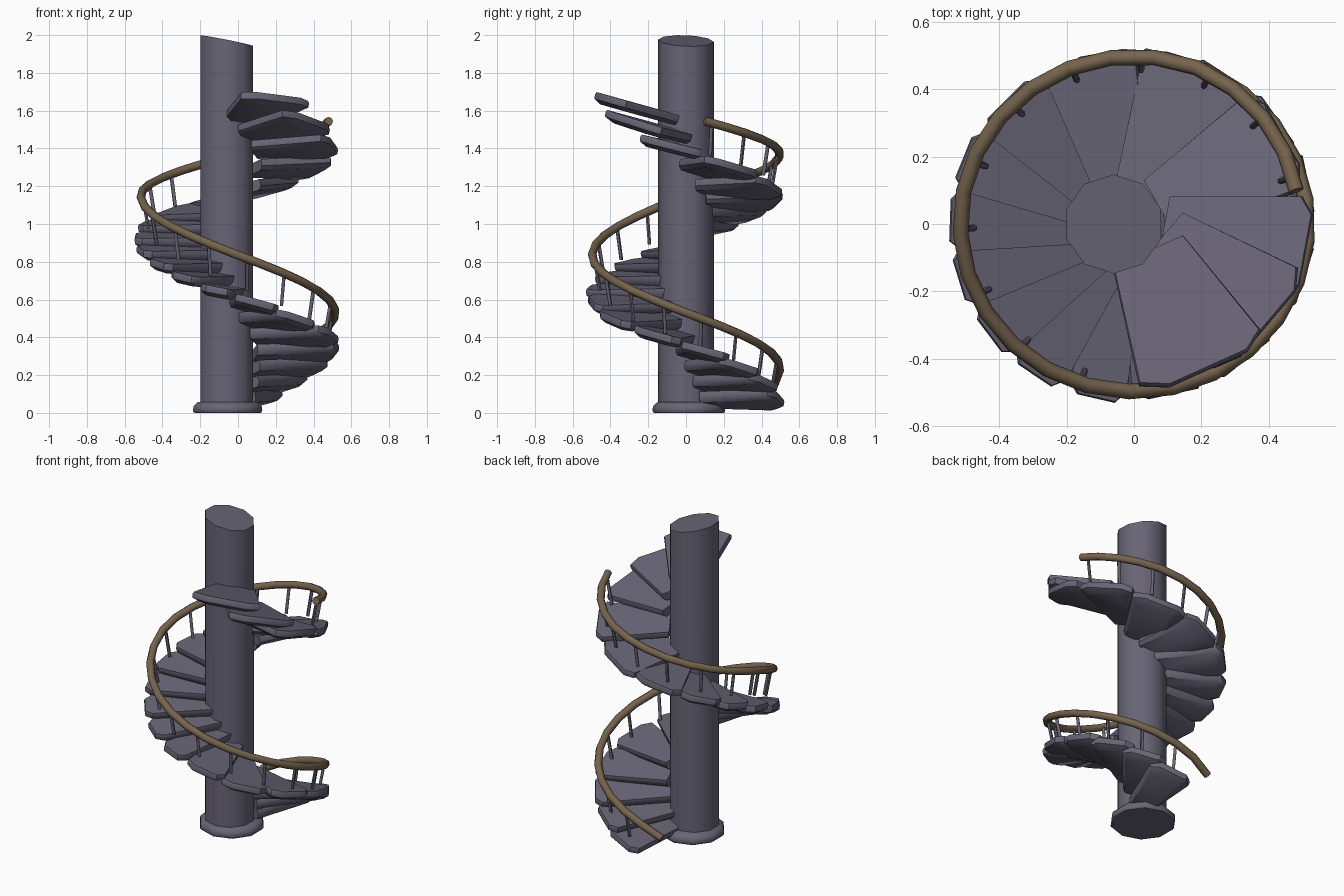
import bpy, bmesh
from math import sin, cos, radians, pi
from mathutils import Vector, Matrix

cube = bpy.data.objects.get("Cube")
if cube:
    bpy.data.objects.remove(cube, do_unlink=True)


def material(name, rgb):
    m = bpy.data.materials.new(name)
    m.use_nodes = True
    m.diffuse_color = (*rgb, 1)
    m.node_tree.nodes["Principled BSDF"].inputs["Base Color"].default_value = (*rgb, 1)
    return m


STONE = material("slate stone", (0.138, 0.128, 0.18))
WOOD = material("brown wood", (0.18, 0.127, 0.075))


def finish(bm, name, mat, angle):
    bmesh.ops.recalc_face_normals(bm, faces=bm.faces)
    me = bpy.data.meshes.new(name)
    bm.to_mesh(me)
    bm.free()
    ob = bpy.data.objects.new(name, me)
    bpy.context.collection.objects.link(ob)
    me.materials.append(mat)
    bpy.ops.object.select_all(action='DESELECT')
    ob.select_set(True)
    bpy.context.view_layer.objects.active = ob
    bpy.ops.object.shade_smooth_by_angle(angle=radians(angle))


def lathe(name, profile, cx, cy, sides, slant=None):
    """Stack of rings, capped by a point at each end; slant tips the top ring."""
    bm = bmesh.new()
    rings = []
    for r, z in profile:
        ring = []
        for i in range(sides):
            a = 2 * pi * (i + 0.5) / sides
            x, y = r * cos(a), r * sin(a)
            ring.append(bm.verts.new((cx + x, cy + y, z + (slant(x, y) if slant and z > 1 else 0))))
        rings.append(ring)
    for lo, hi in zip(rings, rings[1:]):
        for i in range(sides):
            j = (i + 1) % sides
            bm.faces.new((lo[i], lo[j], hi[j], hi[i]))
    for ring, (r, z) in ((rings[0], profile[0]), (rings[-1], profile[-1])):
        tip = bm.verts.new((cx, cy, z))
        for i in range(sides):
            bm.faces.new((ring[i], ring[(i + 1) % sides], tip))
    finish(bm, name, STONE, 50)


def tube(name, points, radius, sides, mat):
    """Round bar swept along points."""
    bm = bmesh.new()
    rings = []
    for i, p in enumerate(points):
        d = (points[min(i + 1, len(points) - 1)] - points[max(i - 1, 0)]).normalized()
        u = d.cross(Vector((0, 0, 1)))
        u = u.normalized() if u.length > 0.01 else Vector((1, 0, 0))
        v = u.cross(d)
        rings.append([bm.verts.new(p + radius * (u * cos(2 * pi * k / sides) + v * sin(2 * pi * k / sides)))
                      for k in range(sides)])
    for a, b in zip(rings, rings[1:]):
        for k in range(sides):
            n = (k + 1) % sides
            bm.faces.new((a[k], a[n], b[n], b[k]))
    bm.faces.new(rings[0])
    bm.faces.new(rings[-1])
    finish(bm, name, mat, 60)


def lerp(keys, t):
    for (a, va), (b, vb) in zip(keys, keys[1:]):
        if t <= b:
            return va + (vb - va) * (t - a) / (b - a)
    return keys[-1][1]


# Column with a slanted top, and its foot
lathe("column", [(0.147, 0.03), (0.147, 1.97)], -0.06, 0, 10,
      lambda x, y: -0.2 * x - 0.04 * y)
lathe("column_foot", [(0.185, 0), (0.193, 0.01), (0.19, 0.035), (0.165, 0.058)], -0.055, 0.015, 10)

# Handrail: turn is the clockwise angle in degrees from +x
RAIL = [(-108, 0.16), (-90, 0.24), (0, 0.53), (90, 0.835), (180, 1.15), (270, 1.37), (348, 1.545)]


def rail_point(turn):
    a = radians(-turn)
    shrink = lerp([(-108, 1), (290, 1), (348, 0.955)], turn)
    return Vector((0.515 * shrink * cos(a), 0.497 * shrink * sin(a), lerp(RAIL, turn)))


tube("handrail", [rail_point(-108 + 456 * i / 32) for i in range(33)], 0.023, 8, WOOD)

# Evenly spaced balusters, set slightly inside the rail
for i in range(19):
    top = rail_point(-80 + 23.5 * i)
    foot = Vector((top.x * 0.92, top.y * 0.92, top.z - 0.17))
    tube(f"baluster_{i + 1}", [foot, Vector((top.x * 0.98, top.y * 0.98, top.z))], 0.01, 6, STONE)


# Steps: wedge treads tilted along the climb, the last ones also pitched up outward
def step(index, turn, z, half, tilt, pitch):
    inner = half * 0.58
    reach = 0.55 - half * 0.4 + 0.025 * abs(cos(radians(turn)))
    bm = bmesh.new()
    outline = [(0.09, -inner), (reach - 0.03, -half), (reach + 0.01, -half * 0.6),
               (reach + 0.01, half * 0.7), (reach - 0.03, half), (0.09, inner)]
    layers = []
    for h, s in ((0.025, 0.97), (0.012, 1), (-0.012, 0.98), (-0.032, 0.78)):
        layers.append([bm.verts.new((x - (1 - s) * 0.15 * (x > 0.2), y * s, h)) for x, y in outline])
    n = len(outline)
    for a, b in zip(layers, layers[1:]):
        for k in range(n):
            bm.faces.new((a[k], a[(k + 1) % n], b[(k + 1) % n], b[k]))
    bm.faces.new(layers[0])
    bm.faces.new(layers[-1])
    middle = Matrix.Translation((0.3, 0, 0))
    bm.transform(Matrix.Translation((0, 0, z)) @ Matrix.Rotation(radians(-turn), 4, 'Z')
                 @ middle @ Matrix.Rotation(radians(-pitch), 4, 'Y')
                 @ Matrix.Rotation(radians(-tilt), 4, 'X') @ middle.inverted())
    finish(bm, f"step_{index}", STONE, 40)


TURNS = [-76, -57, -35, -12, 18, 51, 78, 103, 124, 143, 163, 182, 202, 225, 255, 292, 330, 370, 398, 424]
HEIGHT = [(1, 0.07), (4, 0.32), (7, 0.575), (16, 1.19), (20, 1.615)]
WIDTH = [(1, 0.13), (6, 0.135), (7, 0.12), (8, 0.09), (13, 0.1), (16, 0.165), (18, 0.17), (19, 0.2)]
TILT = [(1, 15), (7, 15), (8, 11), (13, 11), (14, 15), (19, 14), (20, 7)]
PITCH = [(1, 0), (17, 0), (18, 2), (19, 9), (20, 14)]
for i, turn in enumerate(TURNS, 1):
    step(i, turn, lerp(HEIGHT, i), lerp(WIDTH, i), lerp(TILT, i), lerp(PITCH, i))
